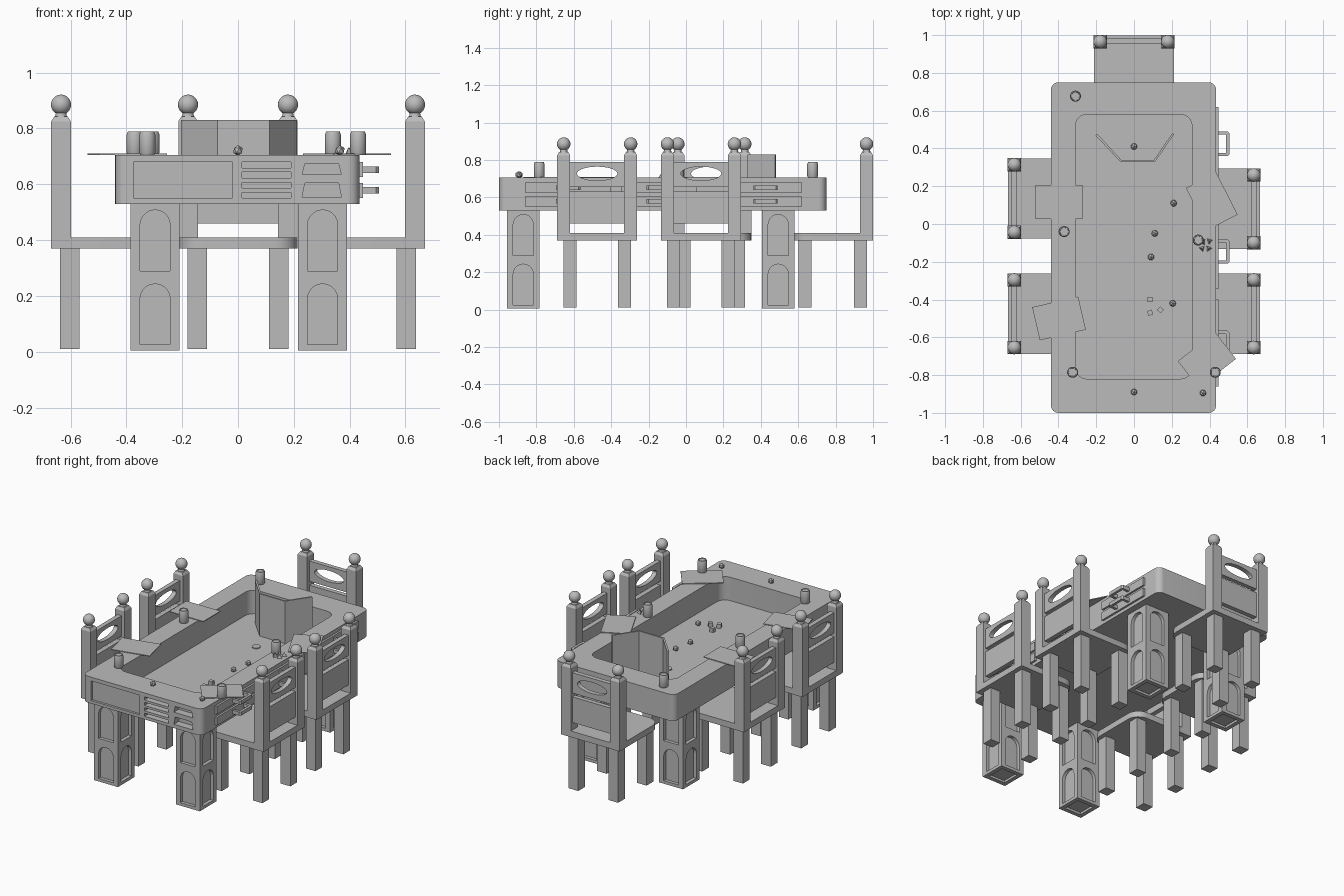
import bpy, bmesh, math
from mathutils import Matrix, Vector

cube = bpy.data.objects.get("Cube")
if cube:
    bpy.data.objects.remove(cube)

grey = bpy.data.materials.new("plain grey")
grey.use_nodes = True
grey.diffuse_color = (0.5, 0.5, 0.5, 1)
grey.node_tree.nodes["Principled BSDF"].inputs["Base Color"].default_value = grey.diffuse_color

T = Matrix.Translation
TURN = math.radians(90)


def rot(angle, axis="Z"):
    return Matrix.Rotation(angle, 4, axis)


def finish(name, bm, matrix=Matrix(), smooth=False):
    bmesh.ops.recalc_face_normals(bm, faces=bm.faces)
    bm.transform(matrix)
    mesh = bpy.data.meshes.new(name)
    bm.to_mesh(mesh)
    bm.free()
    mesh.materials.append(grey)
    obj = bpy.data.objects.new(name, mesh)
    bpy.context.collection.objects.link(obj)
    if smooth:
        smooth_edges(obj)
    return obj


def smooth_edges(obj):
    bpy.ops.object.select_all(action="DESELECT")
    obj.select_set(True)
    bpy.context.view_layer.objects.active = obj
    bpy.ops.object.shade_smooth_by_angle(angle=math.radians(35))


def prism(name, pts, z0, z1, matrix=Matrix(), smooth=False):
    bm = bmesh.new()
    face = bm.faces.new([bm.verts.new((x, y, z0)) for x, y in pts])
    new = bmesh.ops.extrude_face_region(bm, geom=[face])["geom"]
    bmesh.ops.translate(bm, vec=(0, 0, z1 - z0),
                        verts=[v for v in new if isinstance(v, bmesh.types.BMVert)])
    return finish(name, bm, matrix, smooth)


def rect(x0, x1, y0, y1):
    return [(x0, y0), (x1, y0), (x1, y1), (x0, y1)]


def box(name, x0, x1, y0, y1, z0, z1, matrix=Matrix()):
    return prism(name, rect(x0, x1, y0, y1), z0, z1, matrix)


def rounded(x0, x1, y0, y1, r, steps=6):
    pts = []
    corners = [(x1 - r, y1 - r), (x0 + r, y1 - r), (x0 + r, y0 + r), (x1 - r, y0 + r)]
    for k, (cx, cy) in enumerate(corners):
        for i in range(steps + 1):
            a = TURN * (k + i / steps)
            pts.append((cx + r * math.cos(a), cy + r * math.sin(a)))
    return pts


def stack(name, rings, sides, matrix=Matrix(), smooth=False):
    """Rings of (radius, height) bridged into a closed column."""
    bm = bmesh.new()
    loops = []
    for r, z in rings:
        loops.append([bm.verts.new((r * math.cos(a), r * math.sin(a), z))
                      for a in (math.tau * (i + 0.5) / sides for i in range(sides))])
    for low, high in zip(loops, loops[1:]):
        for i in range(sides):
            j = (i + 1) % sides
            bm.faces.new((low[i], low[j], high[j], high[i]))
    bm.faces.new(loops[0])
    bm.faces.new(loops[-1])
    return finish(name, bm, matrix, smooth)


def cut(obj, cutters):
    for cutter in cutters:
        cutter.hide_render = True
        mod = obj.modifiers.new("cut", "BOOLEAN")
        mod.operation, mod.solver, mod.object = "DIFFERENCE", "EXACT", cutter
        bpy.context.view_layer.objects.active = obj
        bpy.ops.object.modifier_apply(modifier=mod.name)
        bpy.data.objects.remove(cutter)


def place(parts, matrices):
    """First matrix moves the parts, the others make linked copies."""
    for n, m in enumerate(matrices):
        for part in parts:
            obj = part
            if n:
                obj = part.copy()
                bpy.context.collection.objects.link(obj)
            obj.matrix_world = m


# Table body with sunken play area and recesses in the front
TOP, FLOOR = 0.705, 0.55
table = prism("table_body", rounded(-0.44, 0.435, -1, 0.75, 0.04), 0.53, TOP)
cutters = [prism("cutter", rounded(-0.31, 0.307, -0.82, 0.58, 0.06), FLOOR, 0.8)]


def front_cutter(pts, depth):
    return prism("cutter", pts, 0, depth + 0.1, T((0, -1 + depth, 0)) @ rot(TURN, "X"))


cutters.append(front_cutter(rect(-0.375, -0.02, 0.55, 0.68), 0.015))
for i in range(4):
    z = 0.55 + i * 0.036
    cutters.append(front_cutter(rect(0.015, 0.19, z, z + 0.021), 0.06))
for low, high in ((0.635, 0.675), (0.555, 0.605)):
    cutters.append(front_cutter([(0.23, low), (0.37, low), (0.36, high), (0.24, high)], 0.05))
cut(table, cutters)
smooth_edges(table)

# Table legs with arched recessed panels
W = 0.0875
leg = box("table_leg", -W, W, -W, W, 0.005, 0.53)
cutters = [box("cutter", -0.06, 0.06, -0.06, 0.06, 0, 0.02)]
arc = [(0.054 * math.cos(math.pi * i / 10), 0.054 * math.sin(math.pi * i / 10)) for i in range(11)]
for side in range(4):
    for base in (0.025, 0.29):
        arch = [(-0.054, base), (0.054, base)] + [(x, base + 0.164 + y) for x, y in arc]
        cutters.append(prism("cutter", arch, 0, 0.1,
                             rot(side * TURN) @ T((0, 0.022 - W, 0)) @ rot(TURN, "X")))
cut(leg, cutters)
place([leg], [T((x, y, 0)) for x in (-0.297, 0.303) for y in (-0.87, 0.493)])

# Drawers with pull handles on the left side
pull = [(0.445, -0.065), (0.495, -0.065), (0.505, -0.055), (0.505, 0.055), (0.495, 0.065),
        (0.445, 0.065), (0.445, 0.048), (0.488, 0.048), (0.488, -0.048), (0.445, -0.048)]
for y, half in ((0.425, 0.195), (-0.145, 0.2), (-0.63, 0.23)):
    for z in (0.578, 0.652):
        box("drawer_front", 0.42, 0.448, y - half, y + half, z - 0.027, z + 0.027)
        prism("drawer_handle", pull, z - 0.012, z + 0.012, T((0, y, 0)))

# Chair, built with its back towards +y
seat = prism("chair_seat", rounded(-0.213, 0.213, -0.213, 0.28, 0.08), 0.37, 0.41)
cut(seat, [box("cutter", -0.3, 0.3, 0.213, 0.4, 0.3, 0.5)])
smooth_edges(seat)
chair = [seat]
for x in (-1, 1):
    for y in (-0.15, 0.148):
        lx = x * 0.146
        chair.append(box("chair_leg", lx - 0.035, lx + 0.035, y - 0.035, y + 0.035, 0.01, 0.37))
    spot = T((x * 0.179, 0.179, 0))
    q = 0.035 * math.sqrt(2)
    chair.append(stack("chair_post", [(q, 0.37), (q, 0.825), (q * 0.7, 0.842)], 4, spot))
    chair.append(stack("finial_neck", [(0.022, 0.84), (0.018, 0.86)], 16, spot, True))
    bm = bmesh.new()
    bmesh.ops.create_uvsphere(bm, u_segments=24, v_segments=14, radius=0.036)
    chair.append(finish("finial_ball", bm, spot @ T((0, 0, 0.885)), True))
chair.append(box("back_lower_slat", -0.16, 0.16, 0.167, 0.197, 0.46, 0.63))
slat = box("back_upper_slat", -0.16, 0.16, 0.167, 0.197, 0.655, 0.79)
oval = [(0.108 * math.cos(math.tau * i / 32), 0.727 + 0.037 * math.sin(math.tau * i / 32))
        for i in range(32)]
cut(slat, [prism("cutter", oval, 0, 0.2, T((0, 0.28, 0)) @ rot(TURN, "X"))])
smooth_edges(slat)
chair.append(slat)
spots = [T((0, 0.786, 0))]
for side, ys in ((-1, (0.135, -0.475)), (1, (0.08, -0.475))):
    spots += [T((side * 0.455, y, 0)) @ rot(-side * TURN) for y in ys]
place(chair, spots)

# Folding screen
outer = [(-0.205, 0.47), (-0.073, 0.33), (0.112, 0.33), (0.212, 0.475)]
inner = [(0.202, 0.48), (0.106, 0.34), (-0.068, 0.34), (-0.195, 0.478)]
prism("folding_screen", outer + inner, FLOOR, 0.83)

# Paper sheets
for x, y, angle in ((-0.397, 0.116, 0), (-0.397, -0.5, 13), (0.412, 0.12, 117), (0.386, -0.72, 38)):
    box("paper_sheet", -0.125, 0.125, -0.09, 0.09, TOP, TOP + 0.005,
        T((x, y, 0)) @ rot(math.radians(angle)))

# Drink cans
can = stack("drink_can", [(0.025, 0), (0.029, 0.008), (0.029, 0.072), (0.025, 0.083),
                          (0.022, 0.083), (0.021, 0.079)], 24, smooth=True)
place([can], [T((x, y, TOP)) for x, y in ((-0.31, 0.677), (-0.37, -0.04), (-0.325, -0.785),
                                         (0.34, -0.085), (0.43, -0.785))])

# Dice of three kinds and a flat token
bm = bmesh.new()
bmesh.ops.create_icosphere(bm, subdivisions=1, radius=0.019)
die = finish("many_sided_die", bm)
spots = [(0, 0.41), (0.21, 0.11), (0.11, -0.05), (0.09, -0.175), (0.205, -0.42)]
place([die], [T((x, y, FLOOR + 0.016)) for x, y in spots]
      + [T((x, y, TOP + 0.016)) for x, y in ((0, -0.89), (0.365, -0.895))])
cube_die = box("cube_die", -0.013, 0.013, -0.013, 0.013, 0, 0.026)
place([cube_die], [T((x, y, FLOOR)) @ rot(a) for x, y, a in
                   ((0.085, -0.4, 0), (0.085, -0.47, 0.4), (0.14, -0.455, 0.8))])
pyramid = stack("pyramid_die", [(0.018, 0), (0.001, 0.026)], 3)
place([pyramid], [T((x, y, TOP)) @ rot(x * 40) for x, y in
                  ((0.4, -0.09), (0.36, -0.13), (0.395, -0.13), (0.365, -0.095))])
stack("flat_token", [(0.026, FLOOR), (0.026, FLOOR + 0.006)], 24, T((0, 0.19, 0)))
